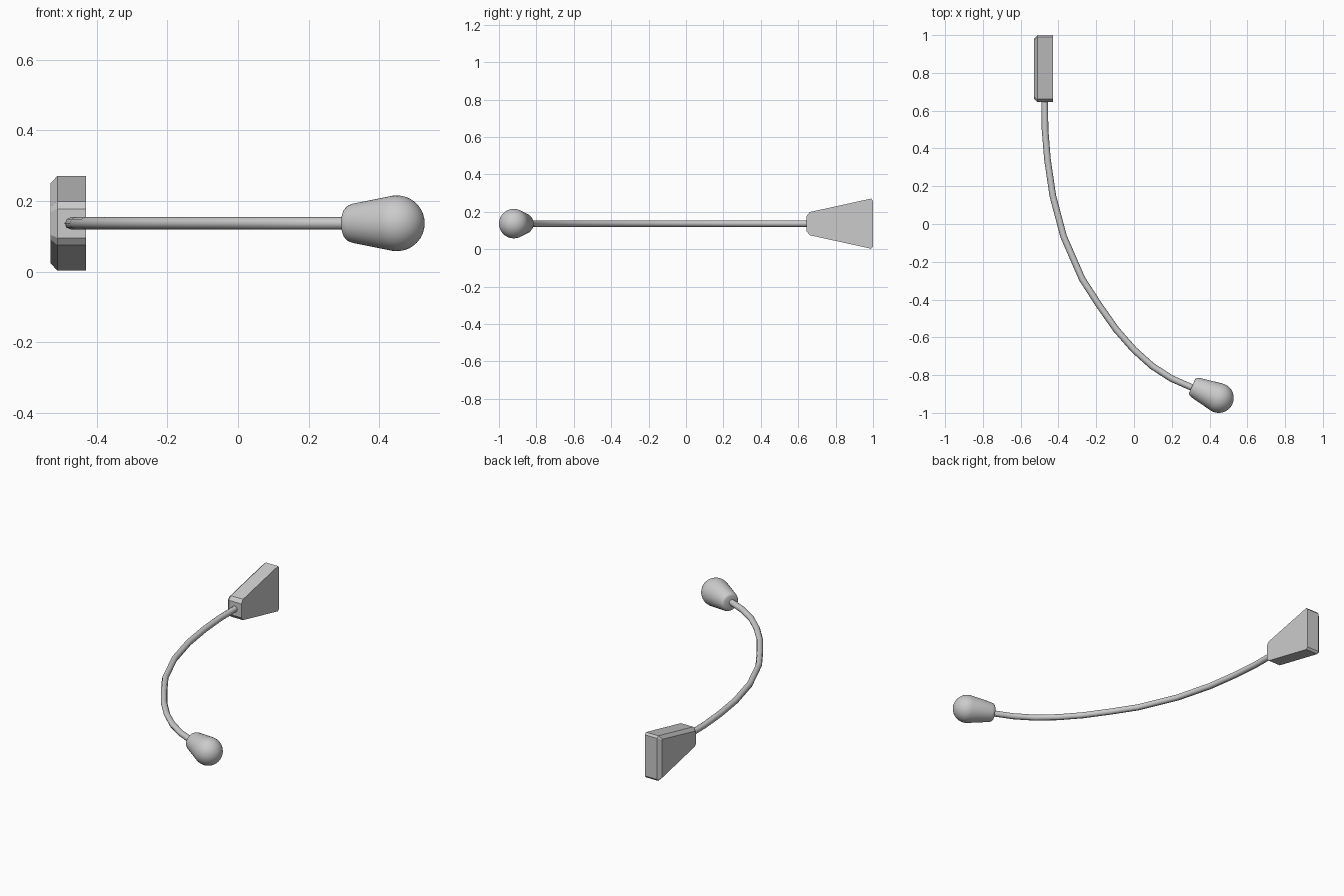
import bpy, bmesh, math
from mathutils import Matrix, Vector

if "Cube" in bpy.data.objects:
    bpy.data.objects.remove(bpy.data.objects["Cube"])

Z = 0.137  # height of the arm axis


def finish(bm, name):
    bmesh.ops.remove_doubles(bm, verts=bm.verts, dist=1e-5)
    bmesh.ops.recalc_face_normals(bm, faces=bm.faces)
    mesh = bpy.data.meshes.new(name)
    bm.to_mesh(mesh)
    bm.free()
    obj = bpy.data.objects.new(name, mesh)
    bpy.context.collection.objects.link(obj)
    return obj


def smooth(obj, degrees=35):
    bpy.ops.object.select_all(action='DESELECT')
    obj.select_set(True)
    bpy.context.view_layer.objects.active = obj
    bpy.ops.object.shade_smooth_by_angle(angle=math.radians(degrees))


# Tapered mounting block: outline in y/z, chamfered on its outer (-x) face
half = [(1.0, 0.122), (0.99, 0.134), (0.662, 0.062), (0.645, 0.041)]
outline = [(y, Z + h) for y, h in half] + [(y, Z - h) for y, h in reversed(half)]
inner = [(0.98, 0.112), (0.975, 0.113), (0.676, 0.046), (0.663, 0.033)]
inset = [(y, Z + h) for y, h in inner] + [(y, Z - h) for y, h in reversed(inner)]
bm = bmesh.new()
rings = [[bm.verts.new((x, y, z)) for y, z in loop]
         for x, loop in ((-0.43, outline), (-0.511, outline), (-0.53, inset))]
for a, b in zip(rings, rings[1:]):
    for i in range(8):
        j = (i + 1) % 8
        bm.faces.new((a[i], a[j], b[j], b[i]))
bm.faces.new(rings[0])
bm.faces.new(rings[-1])
finish(bm, "mounting_block")

# Curved boom arm: round tube swept along a flat path
path = [(-0.473, 0.68), (-0.471, 0.5), (-0.458, 0.34), (-0.43, 0.15), (-0.373, -0.065),
        (-0.275, -0.29), (-0.186, -0.428), (-0.094, -0.559), (0.0, -0.666),
        (0.097, -0.753), (0.198, -0.818), (0.33, -0.876)]
curve = bpy.data.curves.new("boom_arm", 'CURVE')
curve.dimensions = '3D'
curve.bevel_depth = 0.0175
curve.bevel_resolution = 2
curve.use_fill_caps = True
spline = curve.splines.new('POLY')
spline.points.add(len(path) - 1)
for p, (x, y) in zip(spline.points, path):
    p.co = (x, y, Z, 1)
arm = bpy.data.objects.new("boom_arm", curve)
bpy.context.collection.objects.link(arm)
bpy.ops.object.select_all(action='DESELECT')
arm.select_set(True)
bpy.context.view_layer.objects.active = arm
bpy.ops.object.convert(target='MESH')
smooth(bpy.context.view_layer.objects.active, 50)

# Capsule head: lathed profile with a rounded back and a ball front
R = 0.079
profile = [(0, -0.155), (0.038, -0.155), (0.046, -0.152), (0.052, -0.145), (0.056, -0.133)]
for k in range(13):
    a = math.radians(-9 + 99 * k / 12)
    profile.append((R * math.cos(a) if k < 12 else 0, R * math.sin(a)))
bm = bmesh.new()
verts = [bm.verts.new((r, 0, t)) for r, t in profile]
edges = [bm.edges.new(pair) for pair in zip(verts, verts[1:])]
bmesh.ops.spin(bm, geom=verts + edges, cent=(0, 0, 0), axis=(0, 0, 1),
               angle=math.tau, steps=32, use_merge=False)
axis = Vector((math.cos(math.radians(24)), -math.sin(math.radians(24)), 0))
turn = axis.to_track_quat('Z', 'Y').to_matrix().to_4x4()
bmesh.ops.transform(bm, verts=bm.verts, matrix=Matrix.Translation((0.449, -0.921, Z)) @ turn)
smooth(finish(bm, "capsule_head"))
